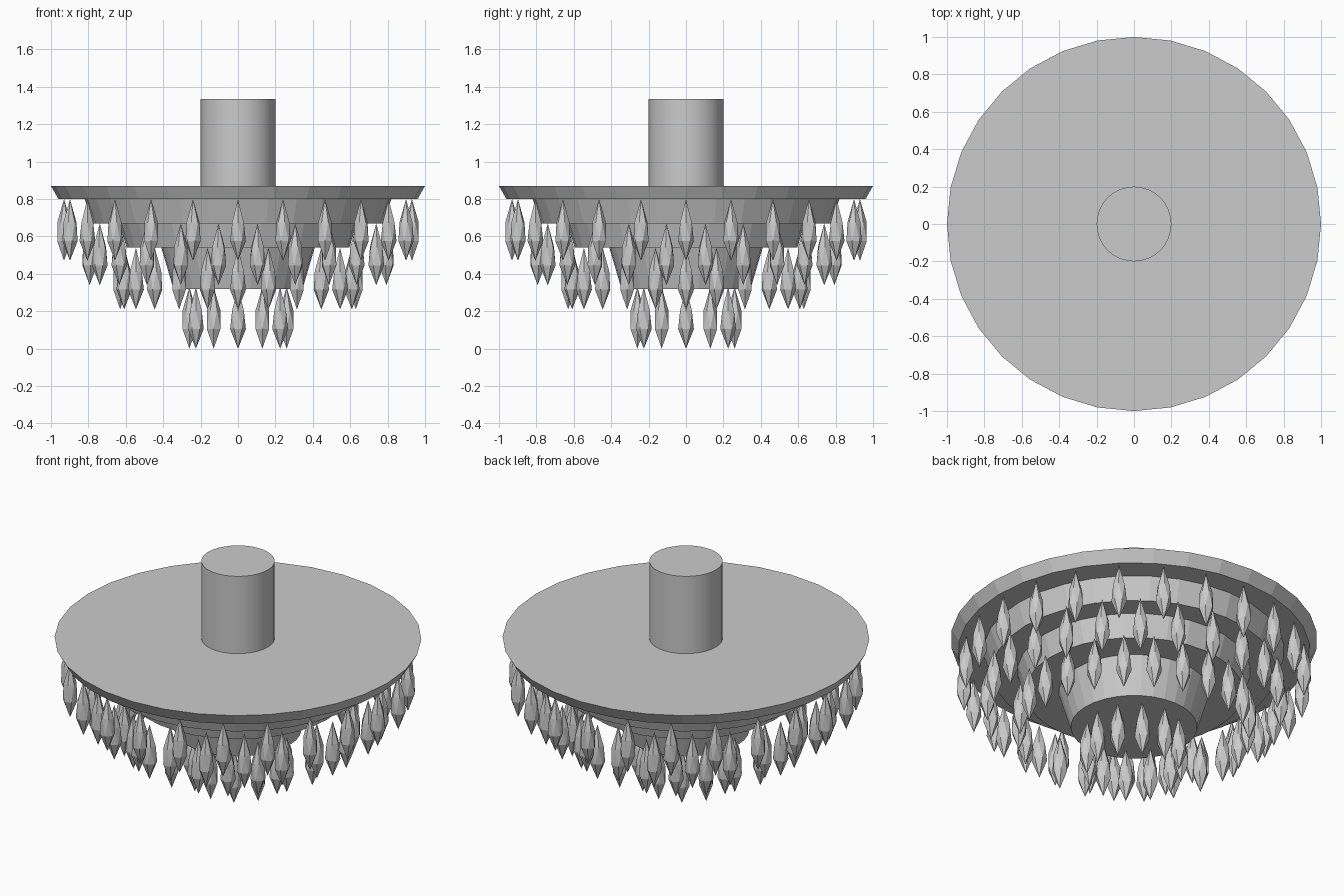
import bpy, bmesh, math
from mathutils import Matrix

if "Cube" in bpy.data.objects:
    bpy.data.objects.remove(bpy.data.objects["Cube"])


def finish(name, bm):
    bmesh.ops.recalc_face_normals(bm, faces=bm.faces)
    me = bpy.data.meshes.new(name)
    bm.to_mesh(me)
    bm.free()
    ob = bpy.data.objects.new(name, me)
    bpy.context.collection.objects.link(ob)
    return ob


def frustum(name, z0, z1, r_bottom, r_top, sides=32):
    bm = bmesh.new()
    bmesh.ops.create_cone(bm, cap_ends=True, segments=sides, radius1=r_bottom,
                          radius2=r_top, depth=z1 - z0,
                          matrix=Matrix.Translation((0, 0, (z0 + z1) / 2)))
    return finish(name, bm)


# One faceted drop: (radius, height below the top, twist in half-steps)
BELT = [(0.036, -0.125, 0), (0.042, -0.225, 1)]
DROP, SIDES = 0.33, 6


def add_crystal(bm, x, y, z, spin):
    rings = []
    for r, dz, tw in BELT:
        ring = []
        for i in range(SIDES):
            a = spin + (i + tw / 2) * math.tau / SIDES
            ring.append(bm.verts.new((x + r * math.cos(a), y + r * math.sin(a), z + dz)))
        rings.append(ring)
    top, bottom = bm.verts.new((x, y, z)), bm.verts.new((x, y, z - DROP))
    up, low = rings
    for i in range(SIDES):
        j = (i + 1) % SIDES
        bm.faces.new((top, up[i], up[j]))
        bm.faces.new((up[i], low[i], up[j]))
        bm.faces.new((up[j], low[i], low[j]))
        bm.faces.new((bottom, low[j], low[i]))


def crystal_ring(name, count, radius, z_top, offset=0.0):
    bm = bmesh.new()
    for k in range(count):
        a = (k + offset) * math.tau / count
        add_crystal(bm, radius * math.cos(a), radius * math.sin(a), z_top, a)
    return finish(name, bm)


# Stacked tapering tiers
frustum("top_plate", 0.80, 0.87, 0.96, 1.0)
frustum("upper_tier", 0.67, 0.80, 0.775, 0.82)
frustum("middle_tier", 0.54, 0.67, 0.595, 0.635)
frustum("lower_tier", 0.32, 0.54, 0.345, 0.41)

# Ceiling stem
stem = frustum("stem", 0.87, 1.335, 0.2, 0.2)
bpy.context.view_layer.objects.active = stem
stem.select_set(True)
bpy.ops.object.shade_smooth_by_angle(angle=math.radians(30))

# Hanging crystal rings
crystal_ring("outer_crystals", 24, 0.93, 0.80)
crystal_ring("upper_crystals", 24, 0.80, 0.67, 0.5)
crystal_ring("middle_crystals", 24, 0.63, 0.54)
crystal_ring("lower_crystals", 12, 0.26, 0.33)
